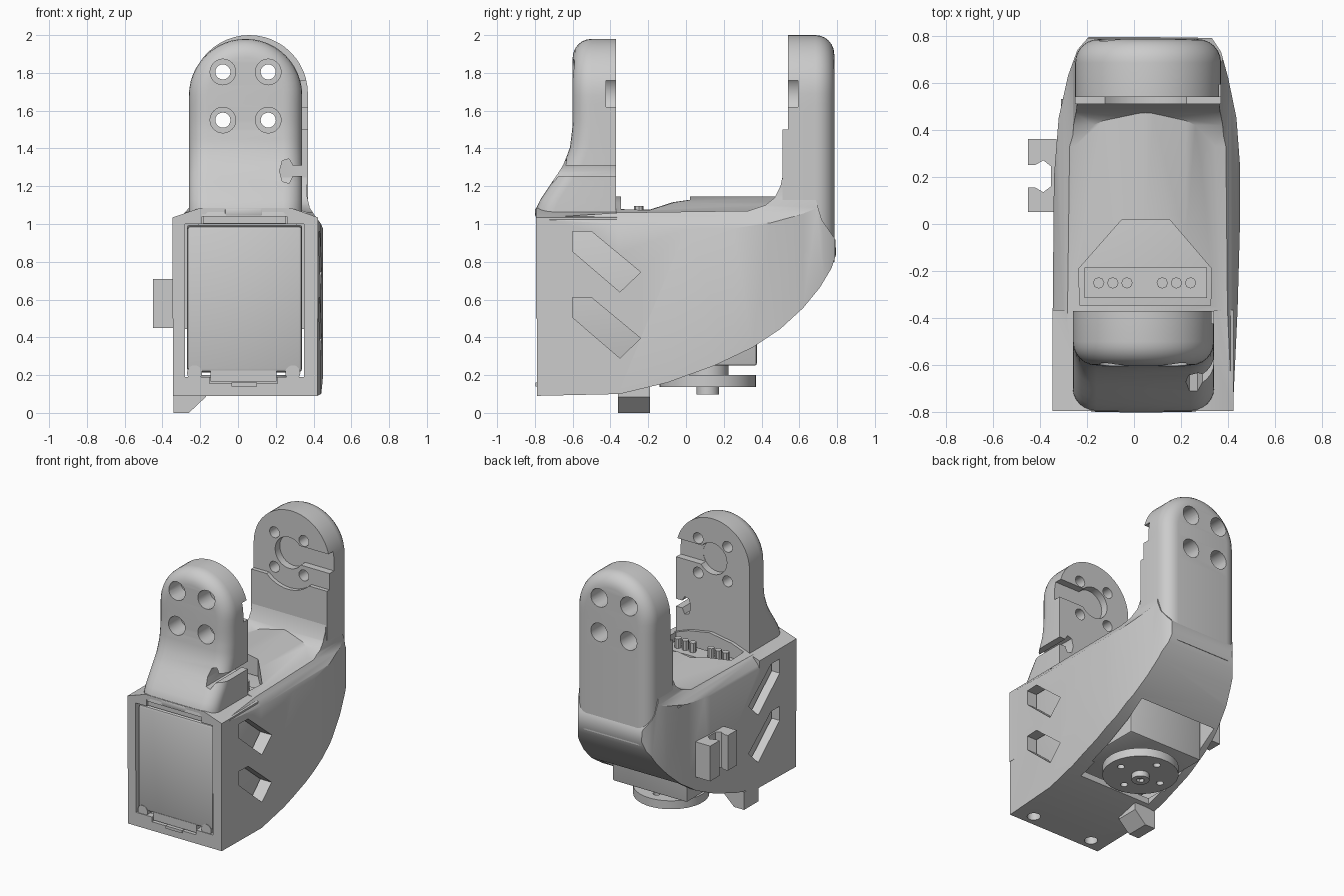
import bpy, bmesh, math

if "Cube" in bpy.data.objects:
    bpy.data.objects.remove(bpy.data.objects["Cube"])

def finish(name, bm):
    bmesh.ops.recalc_face_normals(bm, faces=bm.faces)
    me = bpy.data.meshes.new(name)
    bm.to_mesh(me)
    bm.free()
    ob = bpy.data.objects.new(name, me)
    bpy.context.collection.objects.link(ob)
    return ob

def prism(name, pts, axis, a, b, bevel=0):
    """Extrude a 2D outline along an axis from a to b."""
    put = {'x': lambda p, t: (t, p[0], p[1]),
           'y': lambda p, t: (p[0], t, p[1]),
           'z': lambda p, t: (p[0], p[1], t)}[axis]
    bm = bmesh.new()
    lo = [bm.verts.new(put(p, a)) for p in pts]
    hi = [bm.verts.new(put(p, b)) for p in pts]
    bm.faces.new(lo)
    bm.faces.new(hi)
    n = len(pts)
    for i in range(n):
        j = (i + 1) % n
        bm.faces.new((lo[i], lo[j], hi[j], hi[i]))
    if bevel:
        bmesh.ops.recalc_face_normals(bm, faces=bm.faces)
        bmesh.ops.bevel(bm, geom=bm.edges[:], offset=bevel, segments=2,
                        profile=0.5, affect='EDGES')
    return finish(name, bm)

def box(name, x0, x1, y0, y1, z0, z1, bevel=0):
    return prism(name, [(x0, y0), (x1, y0), (x1, y1), (x0, y1)], 'z', z0, z1, bevel)

def cyl(name, c, r, axis, a, b, n=32):
    pts = [(c[0] + r * math.cos(2 * math.pi * i / n),
            c[1] + r * math.sin(2 * math.pi * i / n)) for i in range(n)]
    return prism(name, pts, axis, a, b)

def boolean(ob, others, op='DIFFERENCE'):
    bpy.context.view_layer.objects.active = ob
    for o in others:
        o.hide_render = True
        m = ob.modifiers.new('bool', 'BOOLEAN')
        m.operation, m.solver, m.object = op, 'EXACT', o
        bpy.ops.object.modifier_apply(modifier=m.name)
        bpy.data.objects.remove(o)

def lerp(table, z):
    for (z0, v0), (z1, v1) in zip(table, table[1:]):
        if z <= z1:
            return v0 + (v1 - v0) * max(0, (z - z0) / (z1 - z0))
    return table[-1][1]

def arm(name, cx, r, ztop, zbase, yin, sign, depth, rnd):
    """Arched upright with a rounded outer rim; depth varies with height."""
    bm = bmesh.new()
    zc = ztop - r
    layers = [(0, 0), (0, rnd)]
    layers = [(0, None)] + [(rnd * (1 - math.cos(k * math.pi / 12)),
                             rnd * (1 - math.sin(k * math.pi / 12))) for k in range(7)]
    zs = [zbase + (zc - zbase) * i / 14 for i in range(14)]
    rings = []
    for inset, back in layers:
        q = r - inset
        pts = [(cx + q, z) for z in zs]
        pts += [(cx + q * math.cos(math.pi * k / 24), zc + q * math.sin(math.pi * k / 24))
                for k in range(25)]
        pts += [(cx - q, z) for z in reversed(zs)]
        rings.append([bm.verts.new((x, yin + sign * (0 if back is None else lerp(depth, z) - back), z))
                      for x, z in pts])
    n = len(rings[0])
    for p, s in zip(rings, rings[1:]):
        for i in range(n):
            j = (i + 1) % n
            bm.faces.new((p[i], p[j], s[j], s[i]))
    bm.faces.new(rings[0])
    last = rings[-1]                      # outer face as strips across the width
    for i in range(n // 2 - 1):
        bm.faces.new((last[i], last[i + 1], last[n - 2 - i], last[n - 1 - i]))
    if n % 2:
        m = n // 2
        bm.faces.new((last[m - 1], last[m], last[m + 1]))
    return finish(name, bm)

# Body: side profile x plan outline x front profile
side = [(-.8, .09), (-.35, .10), (-.1, .16), (.15, .25), (.35, .345), (.5, .445),
        (.62, .555), (.71, .665), (.77, .765), (.795, .84), (.79, .92), (.72, 1.02),
        (.68, 1.15), (.66, 1.27), (.515, 1.27), (.5, 1.2), (.47, 1.14), (.42, 1.1),
        (.33, 1.07), (-.36, 1.06), (-.8, 1.03)]
plan = [(.42, -.79), (.44, -.36), (.45, 0), (.45, .25), (.435, .45), (.40, .62),
        (.37, .73), (.33, .79), (-.19, .797), (-.24, .74), (-.28, .63), (-.32, .45),
        (-.34, .2), (-.345, -.36), (-.345, -.79)]
front = [(-.36, 0), (.47, 0), (.46, .95), (.44, 1.0), (.41, 1.04), (.38, 1.085), (.365, 1.15),
         (.36, 1.3), (-.24, 1.3), (-.245, 1.15), (-.26, 1.085), (-.30, 1.04), (-.335, 1.0), (-.36, .95)]
body = prism('body_shell', side, 'x', -.6, .6)
boolean(body, [prism('c', plan, 'z', -.1, 2.2), prism('c', front, 'y', -1, 1)], 'INTERSECT')
collar = [(-.346, .5), (.423, .5), (.423, 1.035), (.28, 1.085), (-.2, 1.085), (-.346, 1.035)]
roof = [(-.31, 1.02), (.40, 1.02), (.37, 1.06), (.22, 1.115), (.05, 1.145), (-.13, 1.115), (-.28, 1.06)]
boolean(body, [prism('c', collar, 'y', -.795, -.365), prism('c', roof, 'y', -.37, .53)], 'UNION')

# Motor cavity, underside opening, top opening, slanted side windows, floor holes
pin_bay = [(-.23, -.345), (.325, -.345), (.33, -.19), (.15, .02), (-.05, .02), (-.235, -.19)]
window = [(-.6, .96), (-.5, .96), (-.24, .745), (-.35, .64), (-.6, .855)]
cuts = [box('c', -.28, .35, -.9, .5, .19, 1.0),
        box('c', -.26, .33, -.16, .495, 0, .8),
        box('c', -.19, .26, -.9, -.76, .98, 1.05),
        box('c', -.15, .21, -.9, -.74, .155, .25),
        prism('c', pin_bay, 'z', .9, 1.3)]
for dz in (0, -.35):
    cuts.append(prism('c', [(y, z + dz) for y, z in window], 'x', -.7, .7))
for x in (-.22, .28):
    cuts.append(cyl('c', (x, -.71), .045, 'z', 0, .25, 20))
boolean(body, cuts)

# Uprights
front_arm = arm('front_arm', .04, .3, 1.98, 1.04, -.37, -1,
                [(1.04, .428), (1.1, .42), (1.2, .355), (1.3, .285), (1.4, .245), (1.52, .23), (2, .23)], .1)
rear_arm = arm('rear_arm', .06, .31, 2.0, .8, .54, 1, [(.8, .245), (2, .245)], .1)
rear_pad = box('rear_arm_pad', -.25, .37, .51, .57, .95, 1.5)
boolean(rear_pad, [cyl('c', (.05, 1.68), .25, 'y', .4, .7, 48)])

def arm_cuts(yin, s):
    """Counterbored screw holes and keyhole recess, s points outward."""
    out = []
    for x in (-.08, .16):
        for z in (1.55, 1.805):
            out.append(cyl('c', (x, z), .04, 'y', yin - .1 * s, yin + .3 * s, 20))
            out.append(cyl('c', (x, z), .068, 'y', yin + .09 * s, yin + .4 * s, 24))
    out.append(cyl('c', (.04, 1.685), .115, 'y', yin - .1 * s, yin + .055 * s))
    out.append(box('c', .05, .6, *sorted((yin - .1 * s, yin + .053 * s)), 1.62, 1.76))
    return out

boolean(front_arm, arm_cuts(-.37, -1))
boolean(rear_arm, arm_cuts(.54, 1))
notch = [(.5, 1.31), (.5, 1.255), (.29, 1.255), (.27, 1.215), (.235, 1.225), (.22, 1.28),
         (.235, 1.335), (.27, 1.345), (.29, 1.31)]
boolean(front_arm, [prism('c', notch, 'y', -.9, -.2)])

# Motor block with front cover, latches and screws
box('motor_block', -.27, .34, -.74, .375, .25, .995, .012)
box('motor_cover', -.27, .34, -.782, -.7, .215, .99, .02)
box('cover_top_lip', -.185, .255, -.785, -.74, 1.003, 1.047)
box('cover_bottom_lip', -.145, .205, -.78, -.73, .165, .225)
box('top_latch', -.07, .13, -.8, -.74, 1.04, 1.085, .01)
box('bottom_latch', -.035, .1, -.798, -.74, .14, .16)
for i, x in enumerate((-.23, .29)):
    cyl('cover_screw_%d' % i, (x, .212), .04, 'y', -.785, -.7, 20)

# Output wheel under the motor
wheel = cyl('output_wheel', (.04, .115), .255, 'z', .138, .2, 48)
boolean(wheel, [cyl('c', (.04 + .17 * math.cos(a), .115 + .17 * math.sin(a)), .025, 'z', 0, .3, 16)
                for a in (0, math.pi / 2, math.pi, 3 * math.pi / 2)])
cyl('wheel_hub', (.04, .115), .11, 'z', .19, .26)
screw = cyl('wheel_screw', (.04, .115), .06, 'z', .097, .15, 24)
boolean(screw, [cyl('c', (.04, .115), .028, 'z', 0, .12, 6)])

# Connector plate and pins in the top bay
box('pin_plate', -.21, .31, -.315, -.185, .98, 1.025)
for i, x in enumerate((-.15, -.09, -.03, .12, .18, .24)):
    cyl('pin_%d' % i, (x, -.25), .024, 'z', 1.0, 1.095, 8)

# Cable clips on the left side and underneath
clip = [(-.33, .05), (-.45, .05), (-.45, .155), (-.42, .155), (-.385, .135), (-.352, .16),
        (-.352, .245), (-.385, .27), (-.42, .25), (-.45, .25), (-.45, .36), (-.33, .36)]
prism('side_cable_clip', clip, 'z', .45, .71)
foot = [(-.342, .13), (-.342, 0), (-.26, 0), (-.17, .085), (-.17, .15)]
prism('bottom_cable_clip', foot, 'y', -.36, -.19)

# Smooth shading with sharp edges kept
bpy.ops.object.select_all(action='DESELECT')
for o in bpy.context.scene.objects:
    o.select_set(True)
bpy.context.view_layer.objects.active = body
bpy.ops.object.shade_smooth_by_angle(angle=math.radians(32))
